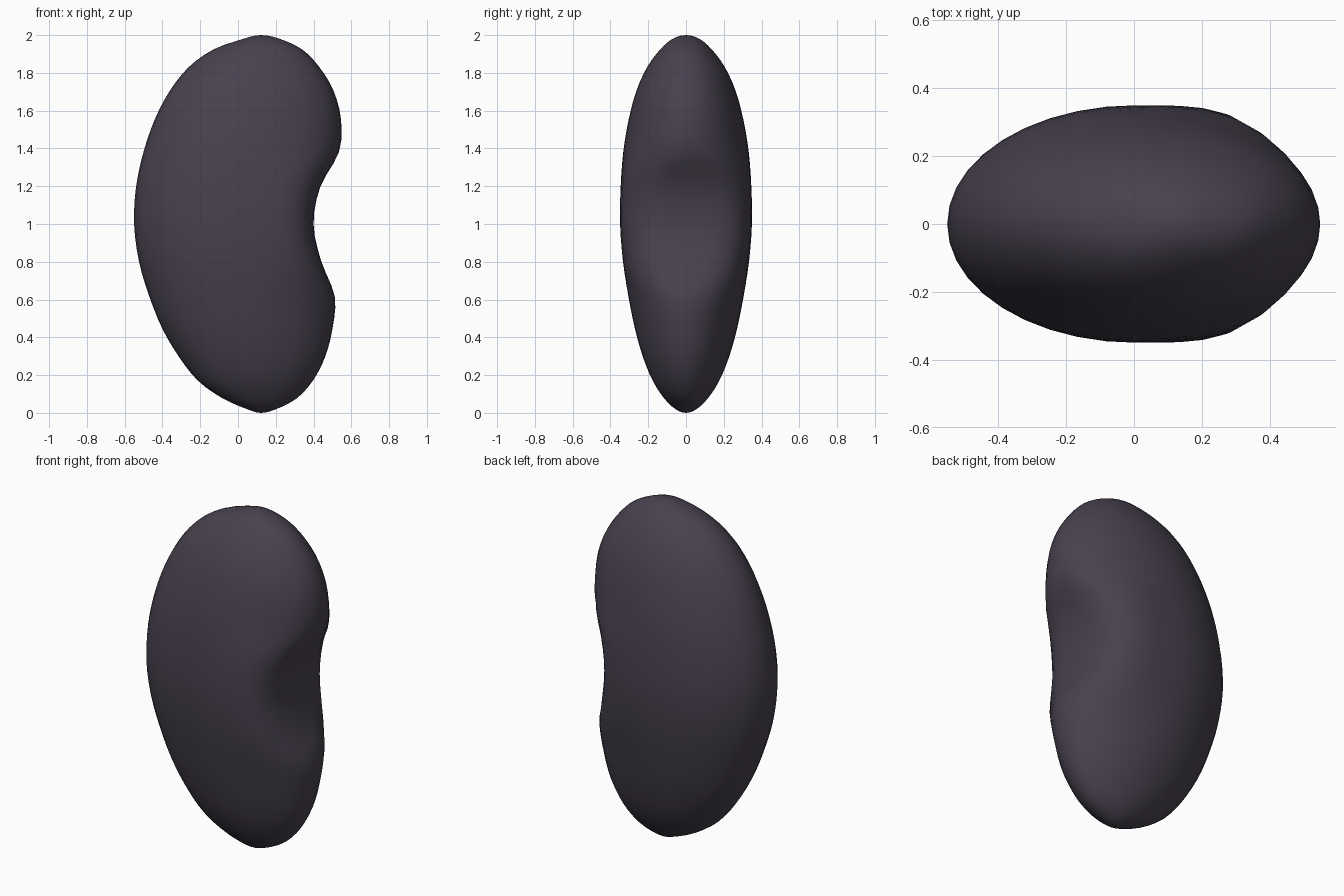
import bpy, bmesh, math

if "Cube" in bpy.data.objects:
    bpy.data.objects.remove(bpy.data.objects["Cube"])

# Profile stations at heights z = 1 - cos(pi * i / 16)
LEFT = [.12, .05, -.08, -.21, -.31, -.40, -.47, -.525, -.55, -.54, -.50, -.44, -.36, -.26, -.13, .03, .12]
RIGHT = [.12, .20, .31, .395, .46, .50, .512, .44, .40, .435, .535, .545, .505, .43, .34, .22, .12]
HULL = [.12, .20, .31, .395, .46, .50, .53, .55, .56, .56, .555, .545, .505, .43, .34, .22, .12]
DEPTH = [0, .055, .115, .175, .227, .27, .305, .334, .349, .346, .332, .303, .262, .205, .137, .07, 0]
SUB, SEG = 3, 40


def sample(t, s):
    """Smooth interpolation through the stations of one profile."""
    i = min(int(s), 15)
    u = s - i
    p1, p2 = t[i], t[i + 1]
    p0 = t[i - 1] if i > 0 else 2 * p1 - p2
    p3 = t[i + 2] if i < 15 else 2 * p2 - p1
    return p1 + .5 * u * (p2 - p0 + u * (2*p0 - 5*p1 + 4*p2 - p3 + u * (3*(p1 - p2) + p3 - p0)))


bm = bmesh.new()
rings = []
for k in range(1, 16 * SUB):
    s = k / SUB
    z = 1 - math.cos(math.pi * s / 16)
    l, r, h, d = (sample(t, s) for t in (LEFT, RIGHT, HULL, DEPTH))
    c = (l + h) / 2
    n_dent = 2 + 10 * max(0, h - r)      # blunter section inside the dent
    ring = []
    for j in range(SEG):
        a = 2 * math.pi * j / SEG
        ca, sa = math.cos(a), math.sin(a)
        n = n_dent if ca > 0 else 2
        q = (abs(ca) ** n + abs(sa) ** n) ** (-1 / n)
        w = r - c if ca > 0 else c - l
        ring.append(bm.verts.new((c + w * q * ca, d * q * sa, z)))
    rings.append(ring)

# Skin between rings and close both poles
for lo, hi in zip(rings, rings[1:]):
    for j in range(SEG):
        m = (j + 1) % SEG
        bm.faces.new((lo[j], lo[m], hi[m], hi[j]))
for ring, z in ((rings[0], 0), (rings[-1], 2)):
    pole = bm.verts.new((.12, 0, z))
    for j in range(SEG):
        bm.faces.new((ring[j], ring[(j + 1) % SEG], pole))
bmesh.ops.recalc_face_normals(bm, faces=bm.faces)
for f in bm.faces:
    f.smooth = True

# Bean body
mesh = bpy.data.meshes.new("bean")
bm.to_mesh(mesh)
bm.free()
bean = bpy.data.objects.new("bean", mesh)
bpy.context.collection.objects.link(bean)

# Dark purple skin
mat = bpy.data.materials.new("dark_skin")
mat.diffuse_color = (.065, .053, .077, 1)
mat.use_nodes = True
mat.node_tree.nodes["Principled BSDF"].inputs["Base Color"].default_value = mat.diffuse_color
mesh.materials.append(mat)
